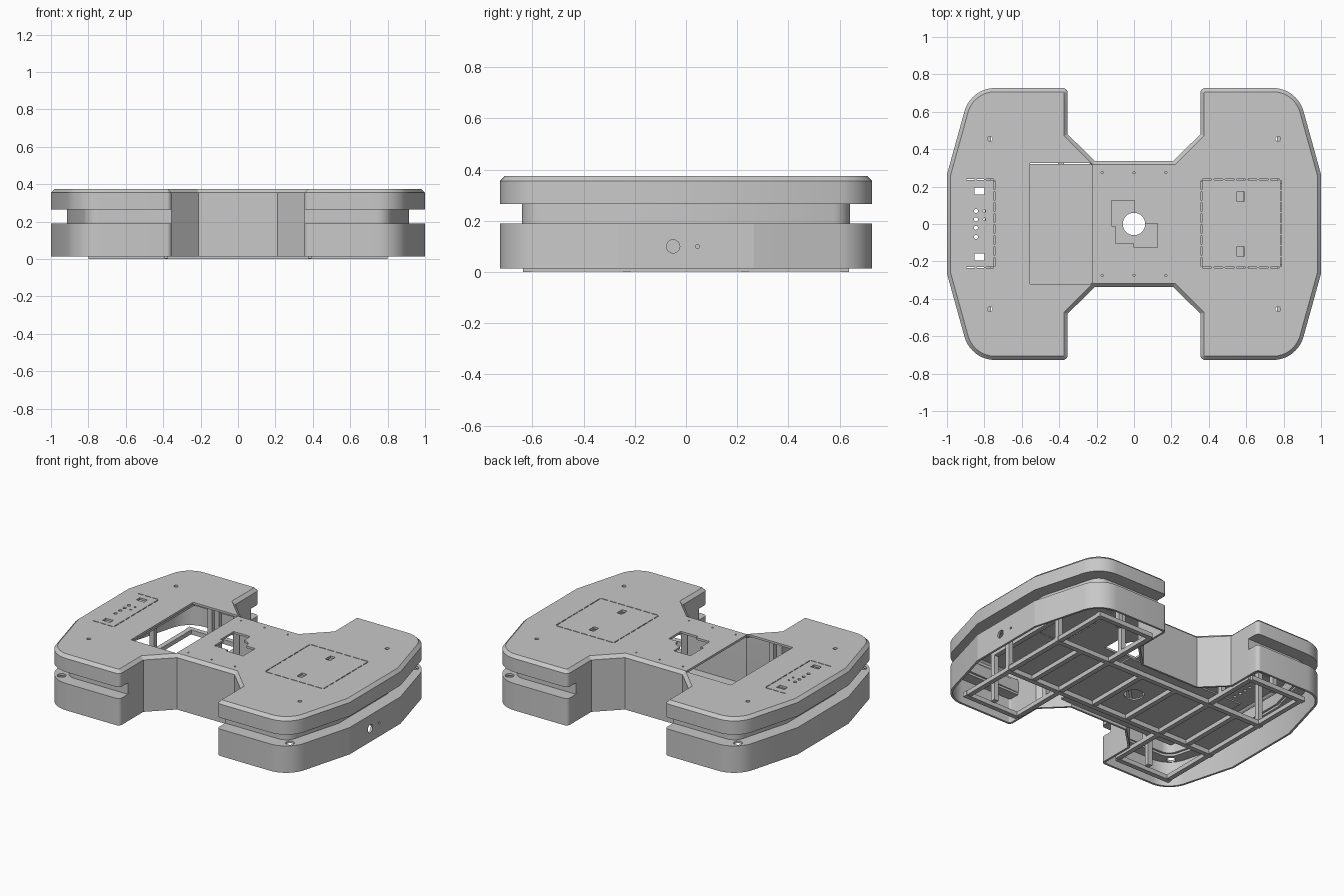
import bpy, bmesh, math
from mathutils import Vector, Matrix

cube = bpy.data.objects.get("Cube")
if cube:
    bpy.data.objects.remove(cube, do_unlink=True)

grey = bpy.data.materials.new("body grey")
grey.use_nodes = True
COLOUR = (0.58, 0.58, 0.58, 1)
grey.diffuse_color = COLOUR
grey.node_tree.nodes["Principled BSDF"].inputs["Base Color"].default_value = COLOUR


def finish(bm, name):
    mesh = bpy.data.meshes.new(name)
    bm.to_mesh(mesh)
    bm.free()
    mesh.materials.append(grey)
    ob = bpy.data.objects.new(name, mesh)
    bpy.context.collection.objects.link(ob)
    return ob


def activate(ob):
    bpy.ops.object.select_all(action='DESELECT')
    ob.select_set(True)
    bpy.context.view_layer.objects.active = ob


def box(bm, x0, x1, y0, y1, z0, z1):
    size = Matrix.Diagonal((x1 - x0, y1 - y0, z1 - z0, 1))
    mid = Matrix.Translation(((x0 + x1) / 2, (y0 + y1) / 2, (z0 + z1) / 2))
    bmesh.ops.create_cube(bm, size=1, matrix=mid @ size)


def rod(bm, centre, r, depth, axis='Z', sides=16):
    turn = Matrix.Rotation(math.pi / 2, 4, 'Y') if axis == 'X' else Matrix()
    bmesh.ops.create_cone(bm, cap_ends=True, segments=sides, radius1=r, radius2=r,
                          depth=depth, matrix=Matrix.Translation(centre) @ turn)


def prism(bm, points, z0, z1):
    low, high = ([bm.verts.new((x, y, z)) for x, y in points] for z in (z0, z1))
    bm.faces.new(low[::-1])
    bm.faces.new(high)
    for i in range(len(low)):
        bm.faces.new((low[i - 1], low[i], high[i], high[i - 1]))


def modify(ob, kind, **settings):
    mod = ob.modifiers.new(kind.lower(), kind)
    for key, value in settings.items():
        setattr(mod, key, value)
    activate(ob)
    bpy.ops.object.modifier_apply(modifier=mod.name)


def cut(ob, bm):
    cutter = finish(bm, "cutter")
    cutter.hide_render = True
    modify(ob, 'BOOLEAN', operation='DIFFERENCE', solver='EXACT', object=cutter)
    bpy.data.objects.remove(cutter, do_unlink=True)


# Body outline: one quarter, rounded, then mirrored twice
def fillet(prev, p, nxt, r, steps):
    a, b = (prev - p).normalized(), (nxt - p).normalized()
    half = a.angle(b) / 2
    reach = r / math.tan(half)
    centre = p + (a + b).normalized() * (r / math.sin(half))
    start, end = p + a * reach - centre, p + b * reach - centre
    return [centre + start.lerp(end, i / steps).normalized() * r
            for i in range(steps + 1)]


WAIST, CORNER, OUTER = range(3)
keys = [Vector(p) for p in ((0.21, 0.337), (0.355, 0.48), (0.355, 0.64),
                            (0.355, 0.727), (0.872, 0.727), (1, 0.265))]
quarter = [(p, WAIST) for p in keys[:3]]
quarter += [(p, CORNER) for p in fillet(keys[2], keys[3], keys[4], 0.025, 4)]
quarter += [(p, OUTER) for p in fillet(keys[3], keys[4], keys[5], 0.17, 12)]
quarter.append((keys[5], OUTER))


def flipped(sx, sy):
    return [(Vector((p.x * sx, p.y * sy)), t) for p, t in quarter]


loop = quarter + flipped(1, -1)[::-1] + flipped(-1, -1) + flipped(-1, 1)[::-1]
loop.reverse()
outline = [p for p, t in loop]


def inset(points, d):
    out = []
    for i, p in enumerate(points):
        e1 = (p - points[i - 1]).normalized()
        e2 = (points[(i + 1) % len(points)] - p).normalized()
        n1, n2 = Vector((-e1.y, e1.x)), Vector((-e2.y, e2.x))
        out.append(p + (n1 + n2) * (d / (1 + n1.dot(n2))))
    return out


def groove_point(p, tag, deep):
    if tag == WAIST:
        return p
    if tag == CORNER:
        return Vector((math.copysign(0.355, p.x), math.copysign(0.64, p.y)))
    return deep


groove = [groove_point(p, t, d) for (p, t), d in zip(loop, inset(outline, 0.087))]
deck_edge = inset(outline, 0.02)

# Side walls: lower skirt, recessed band, upper skirt and chamfer
BASE, LEDGE, LIP, WALL = 0.013, 0.19, 0.265, 0.014
bm = bmesh.new()
cache = {}


def ring(points, z):
    verts = []
    for p in points:
        key = (round(p.x, 4), round(p.y, 4), z)
        if key not in cache:
            cache[key] = bm.verts.new(key)
        verts.append(cache[key])
    return verts


upper = ring(outline, 0.355)
bands = ((ring(outline, BASE), ring(outline, LEDGE)), (ring(groove, LEDGE), ring(groove, LIP)),
         (ring(outline, LIP), upper), (upper, ring(deck_edge, 0.375)))
for low, high in bands:
    for i in range(len(low)):
        corners = list(dict.fromkeys((low[i - 1], low[i], high[i], high[i - 1])))
        port_panel = low is bands[0][0] and all(v.co.x > 0.999 for v in corners)
        if len(corners) > 2 and not port_panel:
            bm.faces.new(corners)
walls = finish(bm, "side_walls")
modify(walls, 'SOLIDIFY', thickness=WALL, offset=-1)
bpy.ops.object.shade_smooth_by_angle(angle=math.radians(30))

# Flat end panel with sensor ports
bm = bmesh.new()
box(bm, 1 - WALL, 1, -0.265, 0.265, BASE, LEDGE)
panel = finish(bm, "port_panel")
bm = bmesh.new()
rod(bm, (1, -0.05, 0.1), 0.026, 0.1, 'X')
rod(bm, (1, 0.045, 0.1), 0.008, 0.1, 'X', 8)
cut(panel, bm)

# Ledges below and above the recessed band, with corner holes in the lower ones
rim = inset(outline, 0.004)
lower, over, holes = bmesh.new(), bmesh.new(), bmesh.new()
for sx in (-1, 1):
    chain = [i for i, (p, t) in enumerate(loop) if t != WAIST and p.x * sx > 0]
    back = dict.fromkeys(tuple(groove[i]) for i in reversed(chain))
    shape = [tuple(rim[i]) for i in chain] + list(back)
    prism(lower, shape, LEDGE - WALL, LEDGE)
    prism(over, shape, LIP, LIP + WALL)
    for sy in (-1, 1):
        rod(holes, (sx * 0.833, sy * 0.648, 0.185), 0.027, 0.06)
cut(finish(lower, "lower_ledges"), holes)
finish(over, "upper_ledges")

# Top deck with its openings
TOP0, TOP1 = 0.33, 0.45
bm = bmesh.new()
prism(bm, deck_edge, 0.375 - WALL, 0.375)
deck = finish(bm, "top_deck")
bm = bmesh.new()
box(bm, -0.555, -0.225, -0.322, 0.325, TOP0, TOP1)          # open hatch
for s in (-1, 1):
    box(bm, -0.853, -0.798, s * 0.177 - 0.018, s * 0.177 + 0.018, TOP0, TOP1)
    box(bm, 0.552, 0.588, s * 0.147 - 0.027, s * 0.147 + 0.027, TOP0, TOP1)
    for sx in (-1, 1):
        rod(bm, (sx * 0.77, s * 0.455, 0.39), 0.013, 0.12)
    for x in (-0.17, 0, 0.17):
        rod(bm, (x, s * 0.275, 0.39), 0.006, 0.12, sides=8)
for y in (0.07, 0.025, -0.02, -0.07):
    rod(bm, (-0.845, y, 0.39), 0.011, 0.12)
for y in (0.07, 0.025):
    rod(bm, (-0.8, y, 0.39), 0.007, 0.12, sides=8)


# Dashed seams around the removable panels
def dashes(x0, y0, x1, y1, w=0.003):
    a, span = Vector((x0, y0)), Vector((x1 - x0, y1 - y0))
    wx, wy = w * (x0 == x1), w * (y0 == y1)
    count = round(span.length / 0.06)
    for i in range(count):
        p, q = a + span * ((i + 0.1) / count), a + span * ((i + 0.9) / count)
        box(bm, p.x - wx, q.x + wx, p.y - wy, q.y + wy, TOP0, TOP1)


for x0, x1 in ((-0.9, -0.745), (0.36, 0.785)):
    dashes(x0, -0.232, x1, -0.232)
    dashes(x0, 0.238, x1, 0.238)
    dashes(x1, -0.232, x1, 0.238)
dashes(0.36, -0.232, 0.36, 0.238)
cut(deck, bm)

# Stepped recess and round shaft in the middle
bm = bmesh.new()
prism(bm, ((-0.12, 0.125), (-0.12, -0.01), (-0.1, -0.01), (-0.1, -0.105), (0, -0.105),
           (0, -0.125), (0.125, -0.125), (0.125, 0.002), (0.002, 0.002), (0.002, 0.125)),
      TOP0, TOP1)
cut(deck, bm)


def shaft():
    tool = bmesh.new()
    rod(tool, (0, 0, 0.2), 0.06, 0.6, sides=32)
    return tool


cut(deck, shaft())

# Floor plates
bm = bmesh.new()
box(bm, -0.79, 0.79, -0.23, 0.23, 0.03, 0.04)
cut(finish(bm, "floor_plate"), shaft())
bm = bmesh.new()
box(bm, -0.56, 0.3, 0.23, 0.322, 0.03, 0.04)
box(bm, -0.56, 0.3, -0.322, -0.23, 0.03, 0.04)
finish(bm, "floor_side_plates")

# Ladder frame: long rails, cross bars and lobe bars
W = 0.016
bm = bmesh.new()
for s in (-1, 1):
    box(bm, -0.8, 0.8, s * 0.23 - W, s * 0.23 + W, 0, 0.03)
    for x in (0.13, 0.6):
        box(bm, s * x - W, s * x + W, -0.23, 0.23, 0.002, 0.03)
    for x in (0.39, 0.78):
        box(bm, s * x - W, s * x + W, -0.62, 0.62, 0.002, 0.03)
    for sx in (-1, 1):
        box(bm, min(sx * 0.39, sx * 0.8), max(sx * 0.39, sx * 0.8),
            s * 0.62 - W, s * 0.62 + W, 0, 0.03)
finish(bm, "ladder_frame")

# Posts and upper beams carrying the deck
bm = bmesh.new()
for sx in (-1, 1):
    for sy in (-1, 1):
        for x, y in ((0.39, 0.35), (0.78, 0.23), (0.6, 0.58)):
            box(bm, sx * x - W, sx * x + W, sy * y - W, sy * y + W, 0.02, 0.361)
    box(bm, sx * 0.6 - W, sx * 0.6 + W, -0.58, 0.58, 0.325, 0.361)
finish(bm, "deck_posts")
